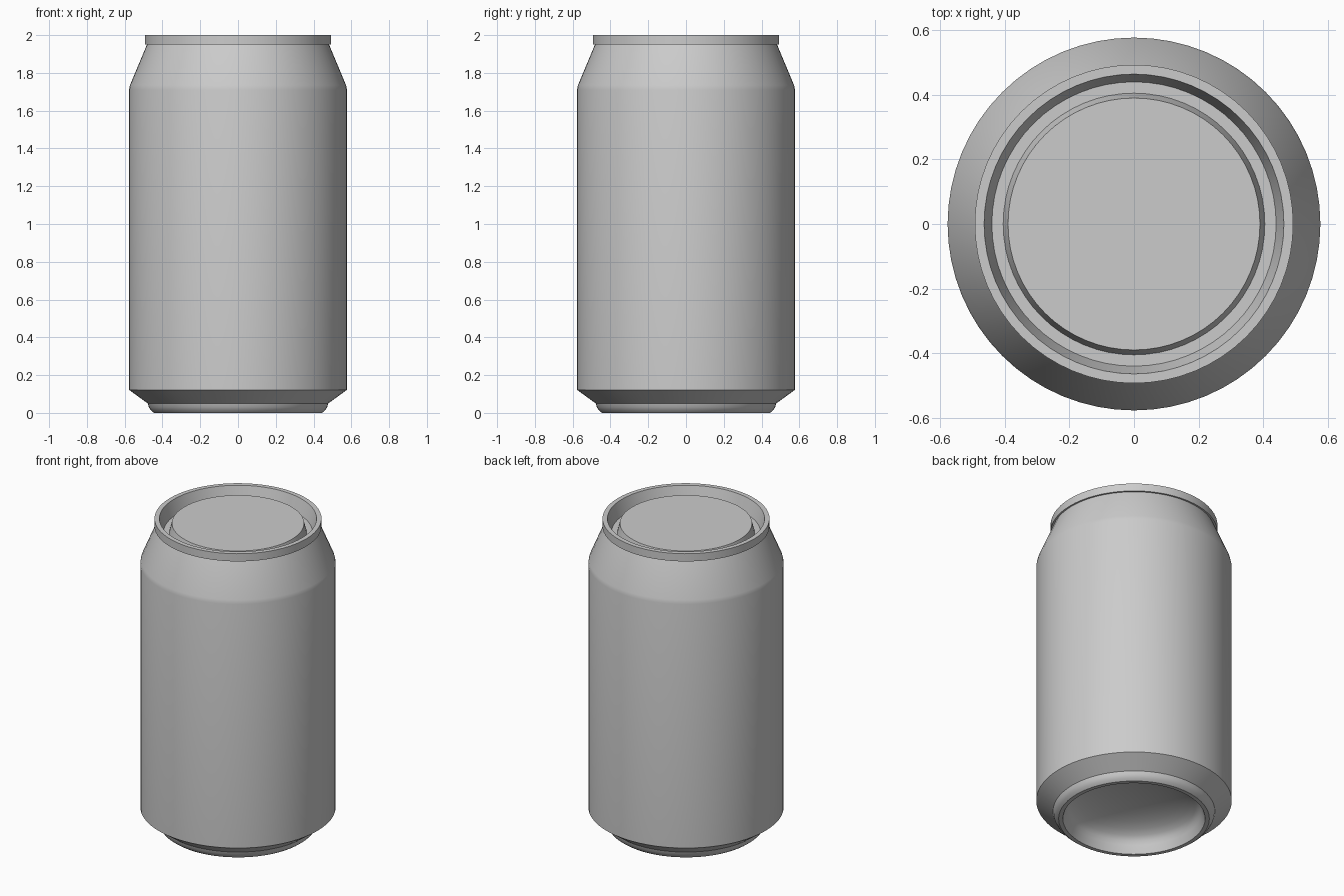
import bpy
import bmesh
import math

SEGMENTS = 64

cube = bpy.data.objects.get("Cube")
if cube:
    bpy.data.objects.remove(cube, do_unlink=True)

metal = bpy.data.materials.new("grey_metal")
metal.use_nodes = True
grey = (0.6, 0.6, 0.6, 1.0)
metal.diffuse_color = grey
metal.node_tree.nodes["Principled BSDF"].inputs["Base Color"].default_value = grey


def lathe(name, profile):
    """Spin a (radius, height) profile about z; radius 0 becomes a pole."""
    bm = bmesh.new()
    verts = [bm.verts.new((r, 0, z)) for r, z in profile]
    edges = [bm.edges.new(pair) for pair in zip(verts, verts[1:])]
    bmesh.ops.spin(bm, geom=verts + edges, cent=(0, 0, 0), axis=(0, 0, 1),
                   angle=math.tau, steps=SEGMENTS)
    bmesh.ops.remove_doubles(bm, verts=bm.verts, dist=0.0001)
    bmesh.ops.recalc_face_normals(bm, faces=bm.faces)
    mesh = bpy.data.meshes.new(name)
    bm.to_mesh(mesh)
    bm.free()
    mesh.materials.append(metal)
    obj = bpy.data.objects.new(name, mesh)
    bpy.context.collection.objects.link(obj)
    bpy.ops.object.select_all(action="DESELECT")
    obj.select_set(True)
    bpy.context.view_layer.objects.active = obj
    bpy.ops.object.shade_smooth_by_angle(angle=math.radians(30))
    return obj


# Domed underside, rising from the inner foot to the centre
DOME_RADIUS, DOME_BASE, DOME_RISE = 0.40, 0.05, 0.13
dome = [(DOME_RADIUS * math.sin(a), DOME_BASE + DOME_RISE * math.cos(a))
        for a in (math.pi / 2 * i / 8 for i in range(9))]

# Foot, lower taper, wall and shoulder
foot = [(0.42, 0.0), (0.445, 0.0), (0.46, 0.012), (0.472, 0.03), (0.478, 0.05)]
wall = [(0.577, 0.122), (0.577, 1.71), (0.572, 1.735), (0.482, 1.95)]

# Rolled rim, countersunk groove and raised lid panel
lid = [(0.493, 1.95), (0.493, 2.0), (0.464, 2.0), (0.44, 1.91),
       (0.405, 1.91), (0.39, 1.97), (0.0, 1.97)]

lathe("can_body", dome + foot + wall + lid)
